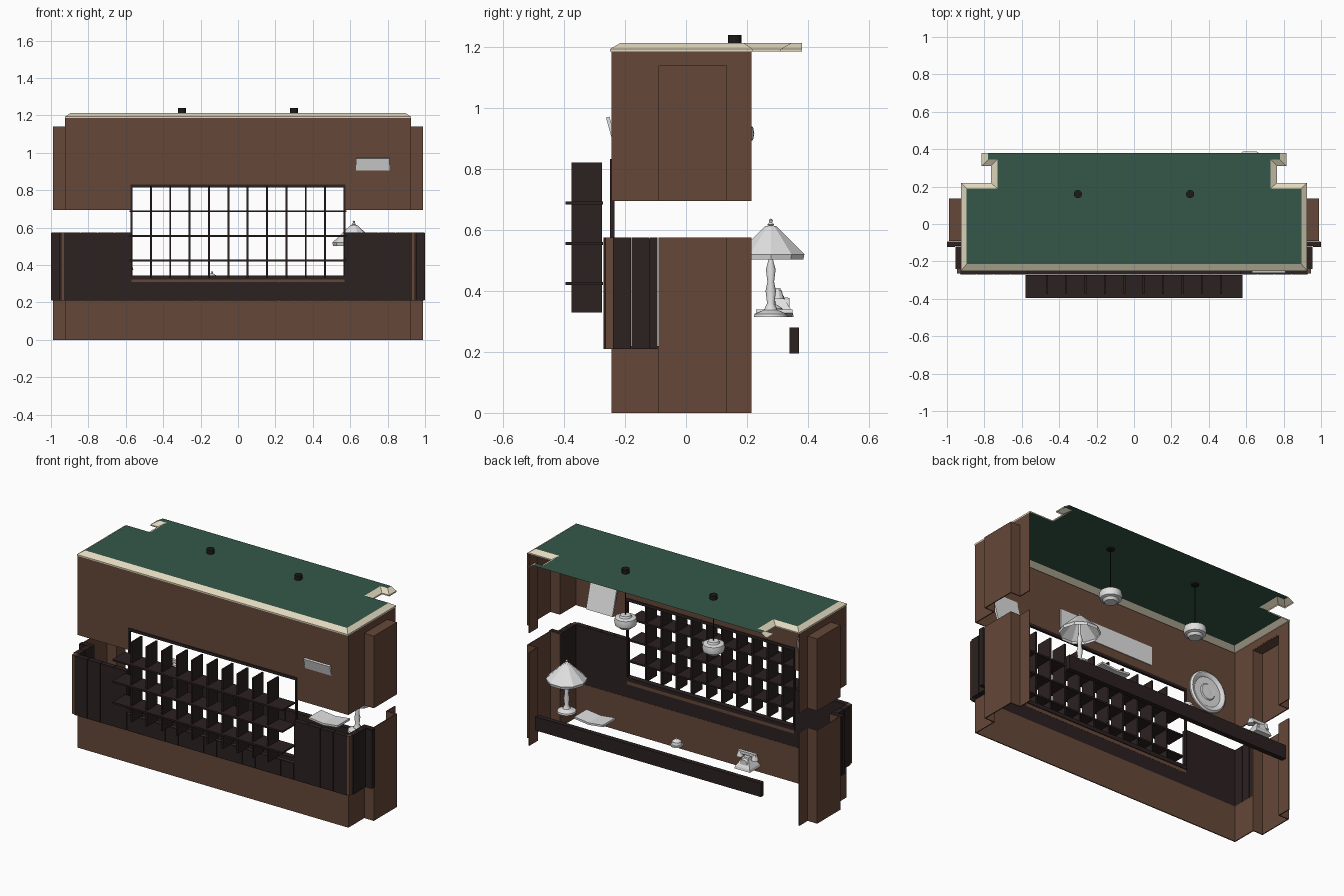
import bpy, bmesh, math
from mathutils import Matrix, Vector

if "Cube" in bpy.data.objects:
    bpy.data.objects.remove(bpy.data.objects["Cube"], do_unlink=True)


def material(name, rgb):
    m = bpy.data.materials.new(name)
    m.use_nodes = True
    m.diffuse_color = (*rgb, 1)
    m.node_tree.nodes["Principled BSDF"].inputs["Base Color"].default_value = (*rgb, 1)
    return m


BROWN = material("brown wall", (0.13, 0.065, 0.04))
DARK = material("dark wood", (0.025, 0.015, 0.015))
CREAM = material("cream trim", (0.76, 0.69, 0.52))
GREEN = material("green ceiling", (0.035, 0.095, 0.065))
PALE = material("pale grey", (0.75, 0.75, 0.75))
BLACK = material("black metal", (0.012, 0.01, 0.01))


def finish(name, bm, mat, smooth=False):
    mesh = bpy.data.meshes.new(name)
    bm.to_mesh(mesh)
    bm.free()
    mesh.materials.append(mat)
    ob = bpy.data.objects.new(name, mesh)
    bpy.context.collection.objects.link(ob)
    if smooth:
        bpy.ops.object.select_all(action="DESELECT")
        ob.select_set(True)
        bpy.context.view_layer.objects.active = ob
        bpy.ops.object.shade_smooth_by_angle(angle=math.radians(35))
    return ob


def add_box(bm, x, y, z):
    """Box from three (low, high) ranges."""
    lo, hi = zip(x, y, z)
    centre = (Vector(lo) + Vector(hi)) / 2
    size = Vector(hi) - Vector(lo)
    bmesh.ops.create_cube(bm, size=1, matrix=Matrix.Translation(centre) @ Matrix.Diagonal((*size, 1)))


def boxes(name, mat, ranges, mirror=False):
    bm = bmesh.new()
    for x, y, z in ranges:
        add_box(bm, x, y, z)
        if mirror:
            add_box(bm, (-x[1], -x[0]), y, z)
    return finish(name, bm, mat)


def lathe(name, mat, profile, place, sides=24, smooth=True, axis="Z"):
    """Spin (radius, height) points round a vertical axis, or one facing back."""
    bm = bmesh.new()
    verts = [bm.verts.new((r, 0, z)) for r, z in profile]
    edges = [bm.edges.new(pair) for pair in zip(verts, verts[1:])]
    bmesh.ops.spin(bm, geom=verts + edges, cent=(0, 0, 0), axis=(0, 0, 1),
                   angle=math.tau, steps=sides, use_duplicate=False)
    bmesh.ops.remove_doubles(bm, verts=bm.verts, dist=0.0001)
    bmesh.ops.recalc_face_normals(bm, faces=bm.faces)
    ob = finish(name, bm, mat, smooth)
    ob.location = place
    if axis == "Y":
        ob.rotation_euler.x = -math.pi / 2
    return ob


T = 0.006
FRONT = (-0.245, -0.245 + T)
LOW, HIGH, TOP = 0.575, 0.695, 1.185


def side_wall(z, bump_top):
    """Side wall with a shallow hollow pilaster stepping outward."""
    b = (z[0], bump_top)
    return [((0.925 - T, 0.925), (-0.09, -0.09 + T), b),
            ((0.925 - T, 0.99), (-0.09, -0.09 + T), b),
            ((0.99 - T, 0.99), (-0.09, 0.135), b),
            ((0.925 - T, 0.99), (0.135 - T, 0.135), b),
            ((0.925 - T, 0.925), (0.135 - T, 0.215), z)]


# Walls
boxes("lower_side_walls", BROWN, side_wall((0, LOW), LOW)
      + [((0.925 - T, 0.925), (-0.245, -0.09), (0, 0.22))], True)
boxes("lower_front_wall", BROWN, [((-0.925, 0.925), FRONT, (0, 0.22)),
                                  ((-0.57, 0.57), (-0.262, -0.239), (0.3, 0.325))])
boxes("upper_side_walls", BROWN, side_wall((HIGH, TOP), 1.14)
      + [((0.925 - T, 0.925), (-0.245, -0.09), (HIGH, TOP)),
         ((0.925 - T, 0.925), (-0.09, 0.135), (1.14, TOP)),
         ((0.92, 0.99), (-0.09, 0.135), (1.14 - T, 1.14))], True)
boxes("upper_front_wall", BROWN, [((-0.925, 0.925), FRONT, (0.825, TOP)),
                                  ((0.57, 0.925), FRONT, (HIGH, 0.825)),
                                  ((-0.925, -0.57), FRONT, (HIGH, 0.825))])

# Plank cladding on the lower front and round the corners
GAP = 0.003


def planks(x0, x1, count, y, z):
    w = (x1 - x0) / count
    return [((x0 + i * w + GAP / 2, x0 + (i + 1) * w - GAP / 2), y, z) for i in range(count)] \
        + [((x0, x1), (y[0] + GAP, y[1]), (z[0] + GAP, z[1] - GAP))]


boxes("front_planks_under_opening", DARK, planks(-0.57, 0.57, 13, (-0.27, -0.24), (0.21, 0.31)))
boxes("front_planks_beside_opening", DARK,
      planks(0.57, 0.93, 4, (-0.27, -0.24), (0.21, LOW)), True)
boxes("corner_posts", BROWN, [((0.925, 0.947), (-0.264, -0.24), (0.21, LOW))], True)
boxes("side_planks", DARK, [((0.92, 0.955), (-0.24, -0.18), (0.21, LOW)),
                            ((0.92, 0.955), (-0.178, -0.12), (0.21, LOW)),
                            ((0.92, 0.997), (-0.118, -0.093), (0.21, LOW)),
                            ((0.957, 1.0), (-0.122, -0.095), (0.213, LOW - GAP))], True)

# Opening frame and pigeonhole shelf
boxes("opening_frame", DARK, [((-0.575, 0.575), (-0.25, -0.234), (0.815, 0.832)),
                              ((-0.575, 0.575), (-0.27, -0.234), (0.322, 0.345)),
                              ((-0.575, -0.565), (-0.25, -0.234), (0.33, 0.83)),
                              ((0.565, 0.575), (-0.25, -0.234), (0.33, 0.83))])
boxes("shelf_dividers", DARK, [((x - 0.005, x + 0.005), (-0.375, -0.275), (0.33, 0.822))
                               for x in [(i - 4.5) * 0.1035 for i in range(10)]])
boxes("shelf_boards", DARK, [((-0.58, 0.58), (-0.395, -0.272), (z - 0.005, z + 0.005))
                             for z in (0.425, 0.555, 0.688)])

# Cornice and ceiling, notched near the back
outer = [(0.815, 0.38), (0.815, 0.31), (0.765, 0.31), (0.765, 0.22), (0.925, 0.22), (0.925, -0.25)]
inner = [(0.78, 0.38), (0.78, 0.345), (0.73, 0.345), (0.73, 0.19), (0.895, 0.19), (0.895, -0.215)]


def loop(points):
    return points + [(-x, y) for x, y in reversed(points)]


bm = bmesh.new()
rows = [[bm.verts.new((x, y, z)) for x, y in loop(pts)]
        for pts, z in ((outer, TOP), (outer, 1.193), (inner, 1.213))]
for a, b in zip(rows, rows[1:]):
    for i in range(len(a) - 1):
        bm.faces.new((a[i + 1], a[i], b[i], b[i + 1]))
bmesh.ops.recalc_face_normals(bm, faces=bm.faces)
finish("cornice", bm, CREAM)
bm = bmesh.new()
face = bm.faces.new([bm.verts.new((x, y, 1.213)) for x, y in loop(inner)])
face.normal_update()
if face.normal.z < 0:
    face.normal_flip()
bmesh.ops.triangulate(bm, faces=bm.faces)
finish("ceiling", bm, GREEN)

# Floating desk front made of slats
boxes("desk_front", DARK, planks(-0.77, 0.77, 18, (0.34, 0.37), (0.195, 0.28))
      + [((-0.77, 0.77), (0.345, 0.37), (0.195, 0.28))])

# Pendant lights
for side, x in (("left", 0.3), ("right", -0.3)):
    lathe(side + "_pendant_cap", BLACK, [(0, 1.205), (0.022, 1.205), (0.022, 1.24), (0, 1.24)],
          (x, 0.16, 0), 12)
    lathe(side + "_pendant_wire", BLACK, [(0.003, 0.93), (0.003, 1.21)], (x, 0.16, 0), 6)
    lathe(side + "_pendant_shade", PALE,
          [(0, 0.875), (0.035, 0.875), (0.045, 0.89), (0.06, 0.895), (0.064, 0.915),
           (0.06, 0.938), (0.035, 0.943), (0.03, 0.955), (0, 0.957)], (x, 0.16, 0))

# Table lamp
LAMP = (0.62, 0.278, 0)
lathe("lamp_base", PALE, [(0, 0.315), (0.055, 0.315), (0.053, 0.325), (0.022, 0.338), (0.012, 0.36),
                          (0.017, 0.4), (0.011, 0.43), (0.016, 0.47), (0.008, 0.5), (0.006, 0.61)], LAMP, 16)
lathe("lamp_shade", PALE, [(0.112, 0.503), (0.116, 0.52), (0.02, 0.612), (0, 0.616)], LAMP, 10, False)
lathe("lamp_finial", PALE, [(0, 0.61), (0.012, 0.618), (0.005, 0.625), (0.007, 0.632), (0, 0.638)], LAMP, 10)

# Service bell
lathe("service_bell", PALE, [(0, 0.315), (0.036, 0.315), (0.036, 0.324), (0.03, 0.326), (0.026, 0.342),
                             (0.012, 0.353), (0.005, 0.355), (0.005, 0.365), (0, 0.367)], (-0.14, 0.29, 0), 16)

# Desk telephone
PHONE = (-0.63, 0.3, 0)
lathe("telephone_body", PALE, [(0, 0.315), (0.075, 0.315), (0.07, 0.33), (0.035, 0.37), (0.028, 0.385),
                               (0, 0.385)], PHONE, 4, False).rotation_euler.z = math.pi / 4
lathe("telephone_dial", PALE, [(0, 0.02), (0.024, 0.02), (0.027, 0.01), (0.027, 0)],
      (-0.63, 0.32, 0.352), 16, axis="Y")
bm = bmesh.new()
add_box(bm, (-0.69, -0.57), (0.29, 0.31), (0.393, 0.41))
for x in (-0.68, -0.58):
    bmesh.ops.create_cone(bm, cap_ends=True, segments=10, radius1=0.022, radius2=0.013, depth=0.03,
                          matrix=Matrix.Translation((x, 0.3, 0.388)))
finish("telephone_handset", bm, PALE)

# Open guest book: two pages tilted to the spine
for side, s in (("left", 1), ("right", -1)):
    page = boxes(side + "_book_page", PALE, [((min(0, s * 0.1), max(0, s * 0.1)), (-0.06, 0.06), (0, 0.012))])
    page.location = (0.42, 0.29, 0.315)
    page.rotation_euler.y = -s * 0.12

# Wall clock, framed sign and tilted board
lathe("wall_clock", PALE, [(0.125, -0.001), (0.125, 0.012), (0.115, 0.02), (0.095, 0.014), (0.09, 0.009),
                           (0.05, 0.009), (0.045, 0.014), (0.02, 0.012), (0, 0.016)],
      (-0.72, -0.243, 0.865), 32, axis="Y")
boxes("inner_wall_sign", PALE, [((-0.325, 0.325), (-0.24, -0.234), (0.885, 1.0))])
board = boxes("tilted_board", PALE, [((-0.09, 0.09), (-0.006, 0.006), (-0.13, 0.13))])
board.location = (0.72, -0.222, 0.845)
board.rotation_euler.x = 0.27
